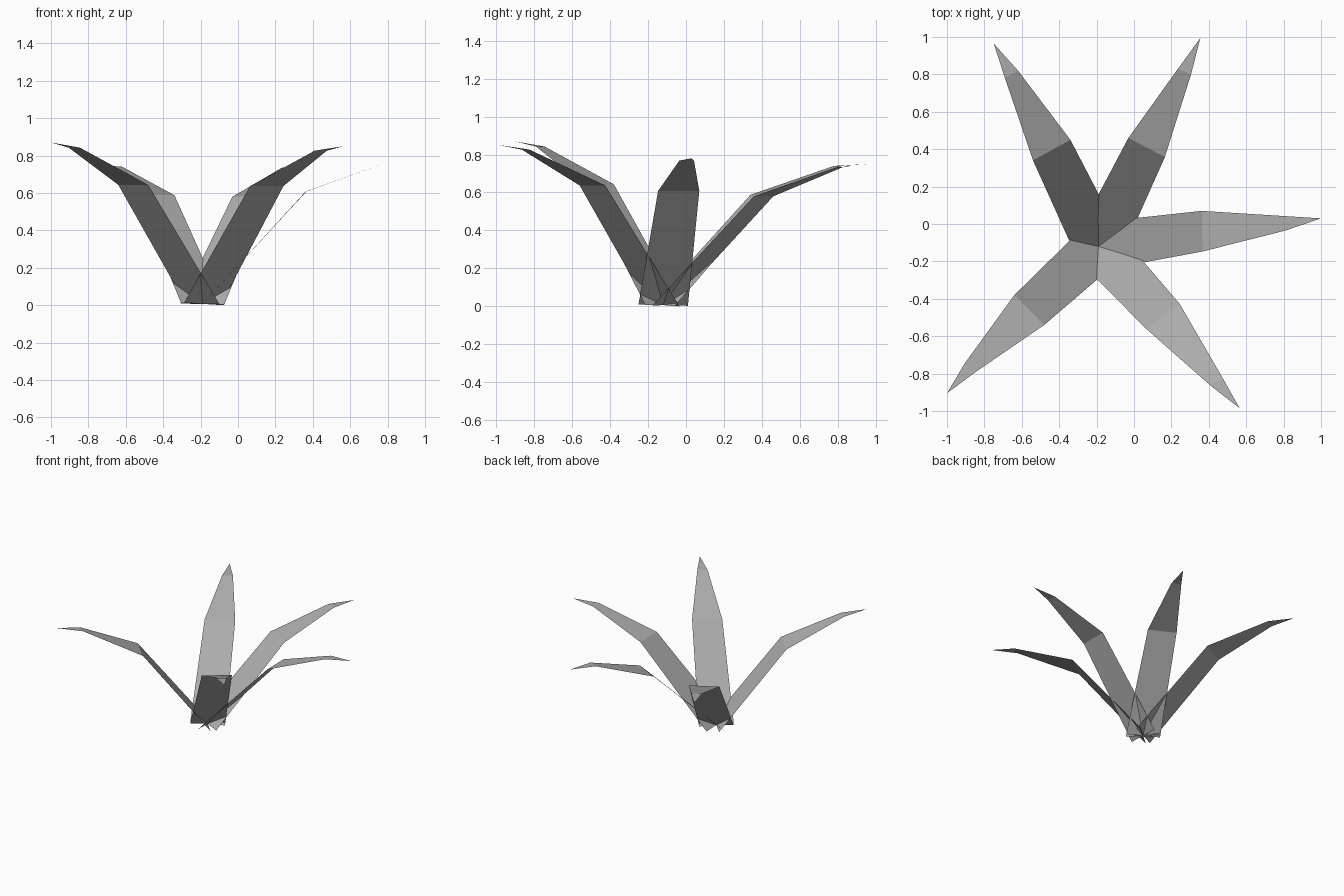
import bpy
from mathutils import Vector

if "Cube" in bpy.data.objects:
    bpy.data.objects.remove(bpy.data.objects["Cube"])

ROOT = Vector((-0.19, -0.12))   # shared foot of all blades
HALF = 0.13                     # half width at the foot

# darker grey shared by all leaves
grey = bpy.data.materials.new("dark_grey")
grey.diffuse_color = (0.42, 0.42, 0.42, 1)
grey.use_nodes = True
grey.node_tree.nodes["Principled BSDF"].inputs["Base Color"].default_value = grey.diffuse_color


def blade(name, bend, bend_z, near, near_z, tip, tip_z, turn=None):
    """Folded flat leaf: foot pair, bend pair, narrow pair, pointed tip."""
    d = Vector(turn) if turn else (Vector(tip) - ROOT).normalized()
    side = Vector((-d.y, d.x)) * HALF
    verts = []
    for p in (ROOT + side, ROOT - side):
        z = 0.007 - 0.04 * (p.x - ROOT.x) - 0.03 * (p.y - ROOT.y)
        verts.append((p.x, p.y, max(0.0, z)))
    verts += [(x, y, bend_z) for x, y in bend]
    verts += [(x, y, near_z) for x, y in near]
    verts.append((*tip, tip_z))
    me = bpy.data.meshes.new(name)
    me.from_pydata(verts, [], [(0, 1, 3, 2), (2, 3, 5, 4), (4, 5, 6)])
    me.materials.append(grey)
    me.update()
    bpy.context.collection.objects.link(bpy.data.objects.new(name, me))


# each pair is listed left edge first, looking outward along the blade
blade("leaf_right", [(0.362, 0.07), (0.366, -0.147)], 0.608,
      [(0.81, 0.042), (0.81, -0.035)], 0.768, (1.0, 0.03), 0.78, (1, 0.02))
blade("leaf_back_right", [(-0.03, 0.46), (0.165, 0.358)], 0.58,
      [(0.235, 0.83), (0.305, 0.80)], 0.735, (0.355, 0.995), 0.738)
blade("leaf_back_left", [(-0.54, 0.34), (-0.34, 0.45)], 0.588,
      [(-0.69, 0.78), (-0.62, 0.82)], 0.74, (-0.75, 0.965), 0.75)
blade("leaf_front_left", [(-0.48, -0.54), (-0.64, -0.38)], 0.643,
      [(-0.845, -0.79), (-0.905, -0.745)], 0.842, (-1.0, -0.905), 0.87)
blade("leaf_front_right", [(0.243, -0.425), (0.065, -0.56)], 0.637,
      [(0.475, -0.825), (0.41, -0.865)], 0.826, (0.565, -0.985), 0.85)
